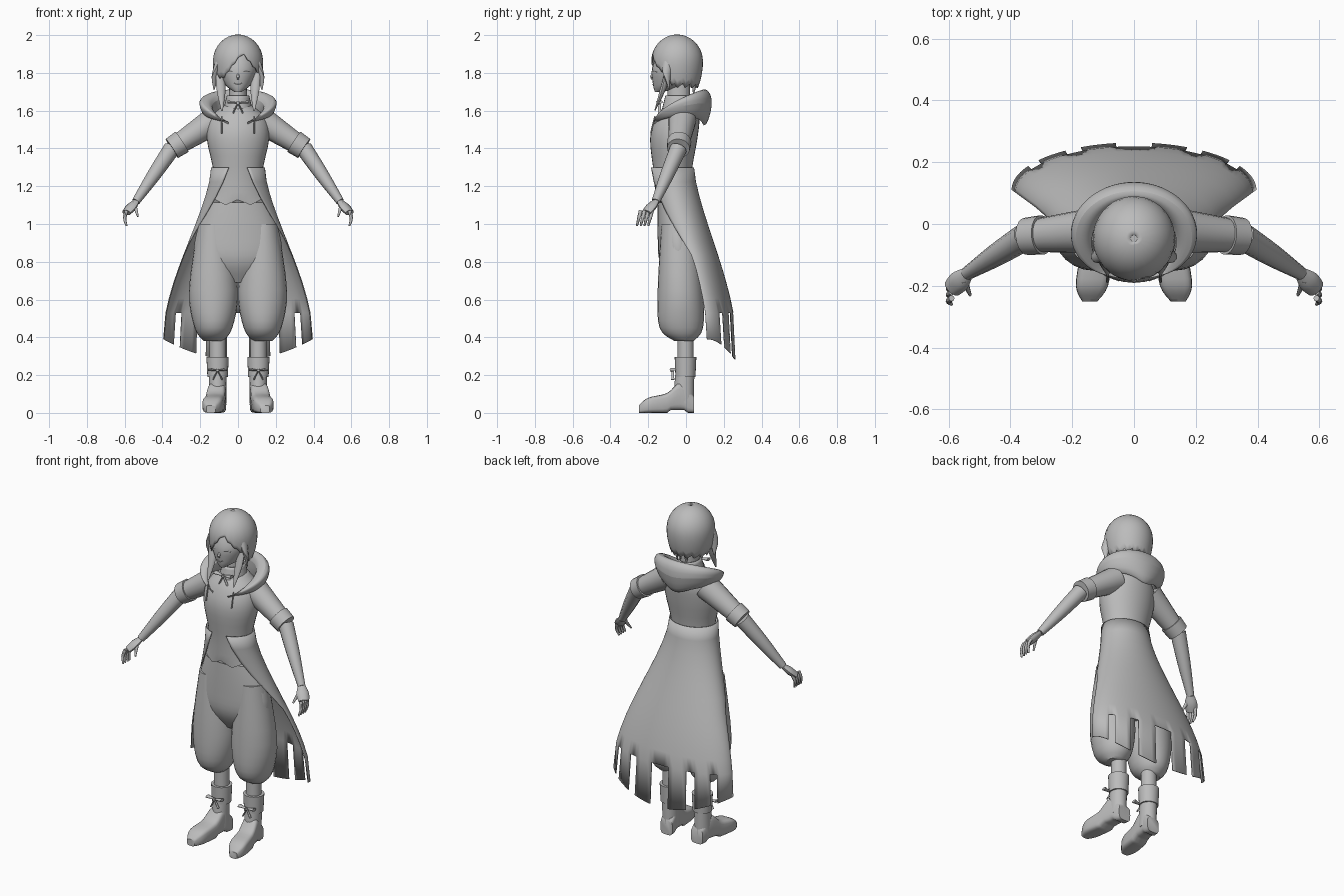
import bpy, bmesh
from math import sin, cos, pi, radians, sqrt, copysign
from mathutils import Vector

cube = bpy.data.objects.get("Cube")
if cube:
    bpy.data.objects.remove(cube, do_unlink=True)

GREY = (0.5, 0.5, 0.5, 1)
material = bpy.data.materials.new("plain grey")
material.use_nodes = True
material.diffuse_color = GREY
material.node_tree.nodes["Principled BSDF"].inputs["Base Color"].default_value = GREY
parts = []


def make(name, verts, faces, mirror=False, subsurf=0, thickness=0):
    """Create one part with outward faces and its modifiers."""
    mesh = bpy.data.meshes.new(name)
    mesh.from_pydata(verts, [], faces)
    mesh.materials.append(material)
    bm = bmesh.new()
    bm.from_mesh(mesh)
    bmesh.ops.recalc_face_normals(bm, faces=bm.faces)
    bm.to_mesh(mesh)
    bm.free()
    part = bpy.data.objects.new(name, mesh)
    bpy.context.collection.objects.link(part)
    if mirror:
        part.modifiers.new("mirror", 'MIRROR').use_clip = True
    if subsurf:
        modifier = part.modifiers.new("rounding", 'SUBSURF')
        modifier.levels = modifier.render_levels = subsurf
    if thickness:
        modifier = part.modifiers.new("thickness", 'SOLIDIFY')
        modifier.thickness = thickness
        modifier.offset = 0
    parts.append(part)
    return part


def loft(name, rings, caps=True, closed=True, skip=None, **options):
    """Skin a list of rings that have equal point counts."""
    count = len(rings[0])
    verts = [point for ring in rings for point in ring]
    faces = []
    for row in range(len(rings) - 1):
        for column in range(count if closed else count - 1):
            if skip and skip(row, column):
                continue
            here = row * count + column
            beside = row * count + (column + 1) % count
            faces.append((here, beside, beside + count, here + count))
    if caps and closed:
        faces.append(tuple(range(count)))
        faces.append(tuple(range(len(verts) - count, len(verts))))
    return make(name, verts, faces, **options)


def circle(count):
    return [(cos(2 * pi * i / count), sin(2 * pi * i / count)) for i in range(count)]


def spline(keys, steps=4):
    """Smooth curve through key rows of any width."""
    keys = [Vector(key) for key in keys]
    last = len(keys) - 1
    result = []
    for i in range(last):
        start, end = keys[i], keys[i + 1]
        leave = (end - keys[max(i - 1, 0)]) / 2
        arrive = (keys[min(i + 2, last)] - start) / 2
        for step in range(steps):
            t = step / steps
            ease = t * t * (3 - 2 * t)
            result.append(start.lerp(end, ease) + leave * t * (1 - t) ** 2 - arrive * t * t * (1 - t))
    return result + [keys[last]]


def body(name, keys, centre=0, sides=24, **options):
    """Upright form from keys of height, half width, front and back."""
    rings = [[Vector((centre + c * width, (front + back) / 2 + s * (back - front) / 2, z))
              for c, s in circle(sides)] for z, width, front, back in spline(keys)]
    return loft(name, rings, **options)


def tube(name, keys, flat=1, sides=10, **options):
    """Round form along keys of position and radius."""
    path = spline(keys)
    rings = []
    for i, key in enumerate(path):
        ahead = path[min(i + 1, len(path) - 1)].to_3d()
        behind = path[max(i - 1, 0)].to_3d()
        turn = (ahead - behind).to_track_quat('Z', 'Y')
        rings.append([key.to_3d() + turn @ Vector((c, s * flat, 0)) * key[3] for c, s in circle(sides)])
    return loft(name, rings, **options)


def limb(name, start, end, start_radius, end_radius, **options):
    """Straight tapered tube between two joints, mirrored."""
    return tube(name, [(*start, start_radius), (*end, end_radius)], mirror=True, **options)


def bow(name, x, y, z, size, mirror=False):
    """Two loops, two tails and a knot."""
    thin, wide = size / 9, size / 3
    for word, side in (("right", -size), ("left", size)):
        tube(f"{name}_{word}_loop", [(x, y, z, thin), (x + side, y, z + thin, wide)], flat=.5, mirror=mirror)
        tube(f"{name}_{word}_tail", [(x, y, z, thin), (x + side / 2, y, z - size, wide / 2)],
             flat=.5, mirror=mirror)
    tube(name + "_knot", [(x, y - thin, z - wide / 2, wide / 2), (x, y - thin, z + wide / 2, wide / 2)],
         mirror=mirror, subsurf=1)


# Vest with a zigzag hem
vest = body("vest", [(1.1, .17, -.16, .05), (1.26, .13, -.17, .03), (1.45, .165, -.19, .06),
                     (1.56, .15, -.16, .07), (1.63, .07, -.11, .04)], sides=32)
for i in range(32):
    vest.data.vertices[i].co.z += .015 * abs(i % 4 - 2)

# Balloon trousers
body("trouser_hips", [(1.2, .13, -.15, .02), (.95, .22, -.15, .06), (.8, .22, -.14, .07),
                      (.69, .08, -.08, .04)])
body("trouser_leg", [(1, .08, -.13, .05), (.65, .13, -.15, .09), (.45, .1, -.14, .09),
                     (.38, .05, -.06, .04)], centre=.13, mirror=True)

# Long coat tail that sweeps open at the front, with a slit hem
COLUMNS = 42
HALF_SLITS = {7, 8, 13, 14, 19, 20}
WAIST, SLIT_TOP, BANDS = 1.3, .53, 10
coat = []
for band in range(BANDS + 2):
    z = WAIST - (WAIST - SLIT_TOP) * band / BANDS
    t = min(WAIST - z, .95) / .95
    flare = t ** .85
    flare = flare * flare * (3 - 2 * flare)
    start = -radians(70) * max(0, 1 - 2 * t)
    ring = []
    for i in range(COLUMNS + 1):
        angle = start + (pi - 2 * start) * i / COLUMNS
        drop = .28 + .11 * cos(angle) ** 2 if band > BANDS else z
        ring.append(Vector(((.14 + .26 * flare) * cos(angle),
                            .19 * flare - .075 + (.115 + .04 * t) * sin(angle), drop)))
    coat.append(ring)
loft("coat_tail", coat, closed=False, thickness=.005,
     skip=lambda row, column: row == BANDS and min(column, COLUMNS - 1 - column) in HALF_SLITS)

# Sleeves, cuffs and forearms
shoulder, elbow = Vector((.12, -.02, 1.55)), Vector((.35, -.04, 1.4))
wrist, knuckles = Vector((.54, -.16, 1.12)), Vector((.59, -.21, 1.06))
limb("sleeve", shoulder, elbow, .075, .05, sides=16)
limb("sleeve_cuff", shoulder.lerp(elbow, .77), elbow, .064, .06, sides=20)
tube("forearm", [(*elbow, .045), (*elbow.lerp(wrist, .5), .037), (*wrist, .022)], mirror=True)

# Hands
tube("palm", [(*wrist, .022), (*wrist.lerp(knuckles, .5), .035), (*knuckles, .03)], flat=.6, mirror=True)
for i, name in enumerate(("index", "middle", "ring", "little")):
    root = knuckles + Vector((0, .02 * i - .03, .01))
    bend = root + Vector((.01, -.01, -.04))
    tip = bend + Vector((-.01, -.01, -.04))
    tube(name + "_finger", [(*root, .01), (*bend, .009), (*tip, .005)], sides=8, mirror=True)
thumb_root = wrist + Vector((.01, -.02, -.01))
limb("thumb", thumb_root, thumb_root + Vector((-.02, -.05, -.07)), .013, .005, sides=8)

# Lower legs and boots
ANKLE = .108
body("shin", [(.42, .043, -.045, .04), (.28, .043, -.045, .04)], centre=ANKLE, mirror=True)
body("boot_shaft", [(.28, .046, -.05, .045), (.05, .046, -.07, .042)], centre=ANKLE, mirror=True)
body("boot_cuff", [(.19, .054, -.056, .05), (.295, .059, -.06, .055)], centre=ANKLE, mirror=True)
foot = []
for y, width, top in spline([(.042, .04, .09), (-.03, .047, .16), (-.1, .052, .105), (-.2, .052, .08),
                             (-.25, .025, .04)]):
    sole = .015 if -.1 < y < -.01 else 0
    middle, half = (top + sole) / 2, (top - sole) / 2
    foot.append([Vector((ANKLE - y * .14 + width * copysign(sqrt(abs(c)), c), y,
                         middle + half * copysign(sqrt(abs(s)), s))) for c, s in circle(20)])
loft("boot_foot", foot, mirror=True)
bow("boot_bow", ANKLE, -.07, .225, .05, mirror=True)

# Neck, collar and head
body("neck", [(1.6, .05, -.1, .02), (1.76, .045, -.095, .02)])
body("shirt_collar", [(1.6, .075, -.125, .04), (1.68, .055, -.105, .03)], caps=False, thickness=.008)
body("head", [(1.7, .02, -.165, -.12), (1.74, .07, -.175, 0), (1.83, .104, -.179, .05),
              (1.94, .07, -.13, .02)])

# Face
tube("nose", [(0, -.173, 1.8, .004), (0, -.184, 1.776, .008), (0, -.175, 1.767, .004)])
tube("eyelash", [(.02, -.176, 1.803, .002), (.04, -.171, 1.81, .003), (.066, -.154, 1.805, .002)],
     sides=6, mirror=True)
tube("mouth", [(-.02, -.172, 1.745, .002), (0, -.176, 1.738, .002), (.02, -.172, 1.745, .002)], sides=6)

# Bobbed hair with a parted fringe
LAYERS, STRANDS = 12, 48
CROWN, TEMPLE, DOME = 1.9995, 1.86, .14
hair = [[] for _ in range(LAYERS + 1)]
for i, (c, s) in enumerate(circle(STRANDS)):
    low = 1.72 + .012 * (i % 3)
    if s < -.35:
        low = max(1.91 - abs(.16 * c - .03), 1.78) - .01 * (i % 2)
    for layer, ring in enumerate(hair):
        z = CROWN - (CROWN - low) * (1 - cos(layer / LAYERS * pi / 2))
        height = (z - TEMPLE) / DOME
        radius = sqrt(1 - height ** 2) if height > 0 else 1 - .2 * height ** 2
        ring.append(Vector((.13 * radius * c, .134 * radius * s - .047, z)))
loft("hair", hair, caps=False, thickness=.006)
make("hair_crown", hair[0], [range(STRANDS)])

# Loose locks of hair
for name, keys in {
    "cheek_lock": [(.105, -.1, 1.87, .02), (.12, -.1, 1.8, .025), (.127, -.09, 1.71, .003)],
    "long_lock": [(.1, -.09, 1.83, .02), (.09, -.12, 1.72, .025), (.085, -.165, 1.6, .004)],
    "nape_lock": [(.04, .05, 1.8, .03), (.03, .04, 1.69, .004)],
}.items():
    tube(name, keys, flat=.6, mirror=True)

# Lowered hood: a collar that climbs from the chest and hangs to a point behind
hood = []
STATIONS = 8
for station in range(STATIONS + 1):
    t = station / STATIONS
    rim = 1.54 + .19 * sin(pi * t / 2)
    section = [(.09, -.05, .11, rim - .03), (.18, -.03, .14, rim),
               (.19, -.01, .17, rim - .08 * t), (.14, -.03, .12, 1.54 - .11 * t ** 4)]
    hood.append([Vector((width * sin(pi * t) + .05 * (1 - t), y - depth * cos(pi * t), z))
                 for width, y, depth, z in section])
for point in hood[-1]:
    point.x = 0
half_hood = loft("hood", hood, caps=False, mirror=True, subsurf=2)

# Drawstrings and neck bow
limb("drawstring", (.085, -.165, 1.57), (.086, -.186, 1.48), .004, .005, sides=6)
bow("neck_bow", 0, -.14, 1.64, .055)

# Smooth shading with crisp edges
bpy.ops.object.select_all(action='DESELECT')
for part in parts:
    part.select_set(True)
bpy.context.view_layer.objects.active = vest
bpy.ops.object.shade_smooth_by_angle(angle=radians(45))
